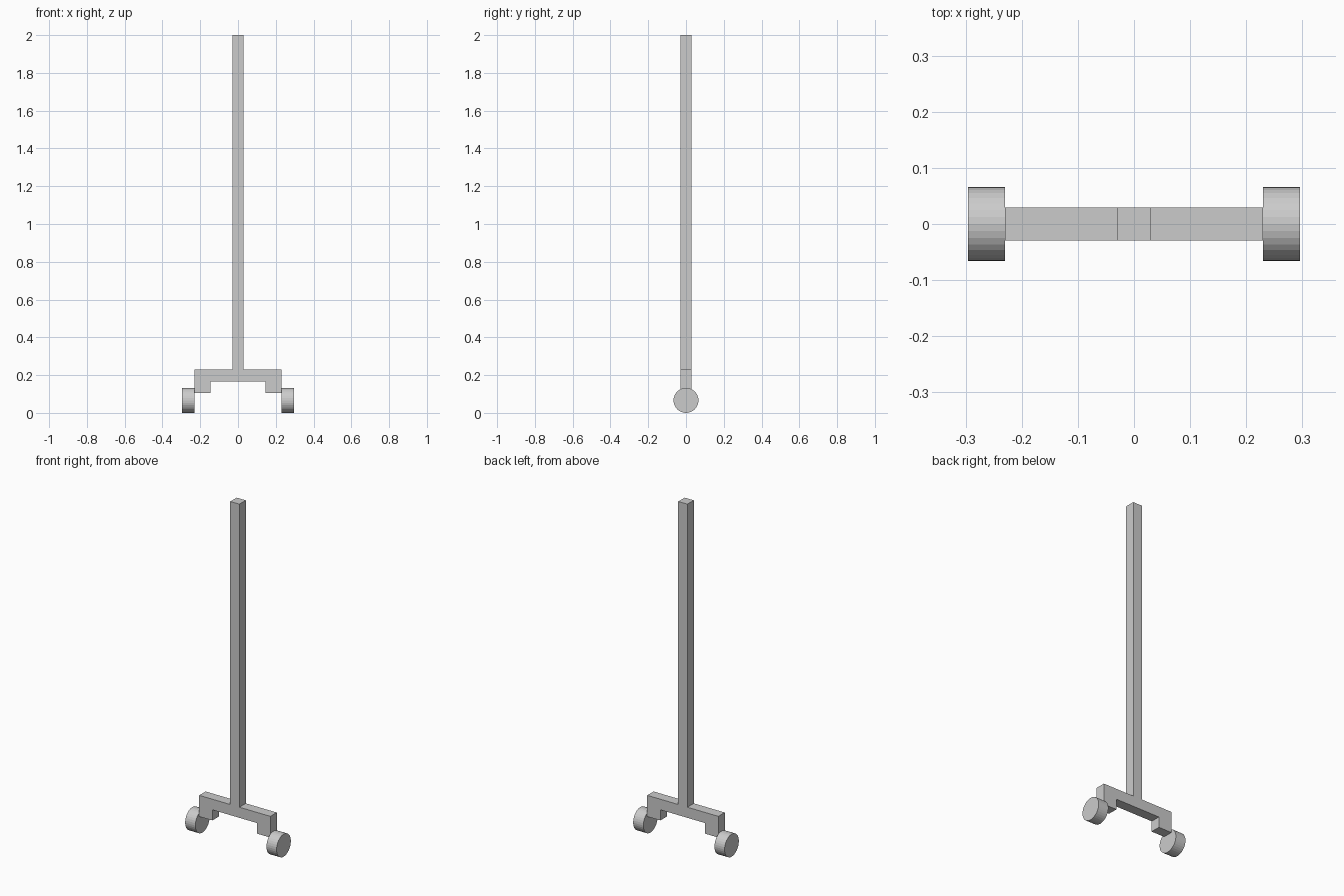
import bpy, math

if "Cube" in bpy.data.objects:
    bpy.data.objects.remove(bpy.data.objects["Cube"])


def box(name, x0, x1, z0, z1, half_y=0.0295):
    bpy.ops.mesh.primitive_cube_add(size=1, location=((x0 + x1) / 2, 0, (z0 + z1) / 2))
    ob = bpy.context.object
    ob.name = name
    ob.scale = (x1 - x0, half_y * 2, z1 - z0)
    bpy.ops.object.transform_apply(location=False, rotation=False, scale=True)
    return ob


# upright post and crossbar
box("post", -0.0295, 0.0295, 0.229, 2.0)
box("crossbar", -0.23, 0.23, 0.167, 0.229)

R = 0.066
for side, s in (("left", -1), ("right", 1)):
    # wheel mounting block under each end of the crossbar
    xs = sorted((s * 0.145, s * 0.23))
    box(side + "_wheel_block", xs[0], xs[1], 0.105, 0.167)
    # wheel on the outer side of the block
    bpy.ops.mesh.primitive_cylinder_add(vertices=32, radius=R, depth=0.0655,
                                        location=(s * 0.26275, 0, R),
                                        rotation=(0, math.pi / 2, 0))
    bpy.context.object.name = side + "_wheel"
